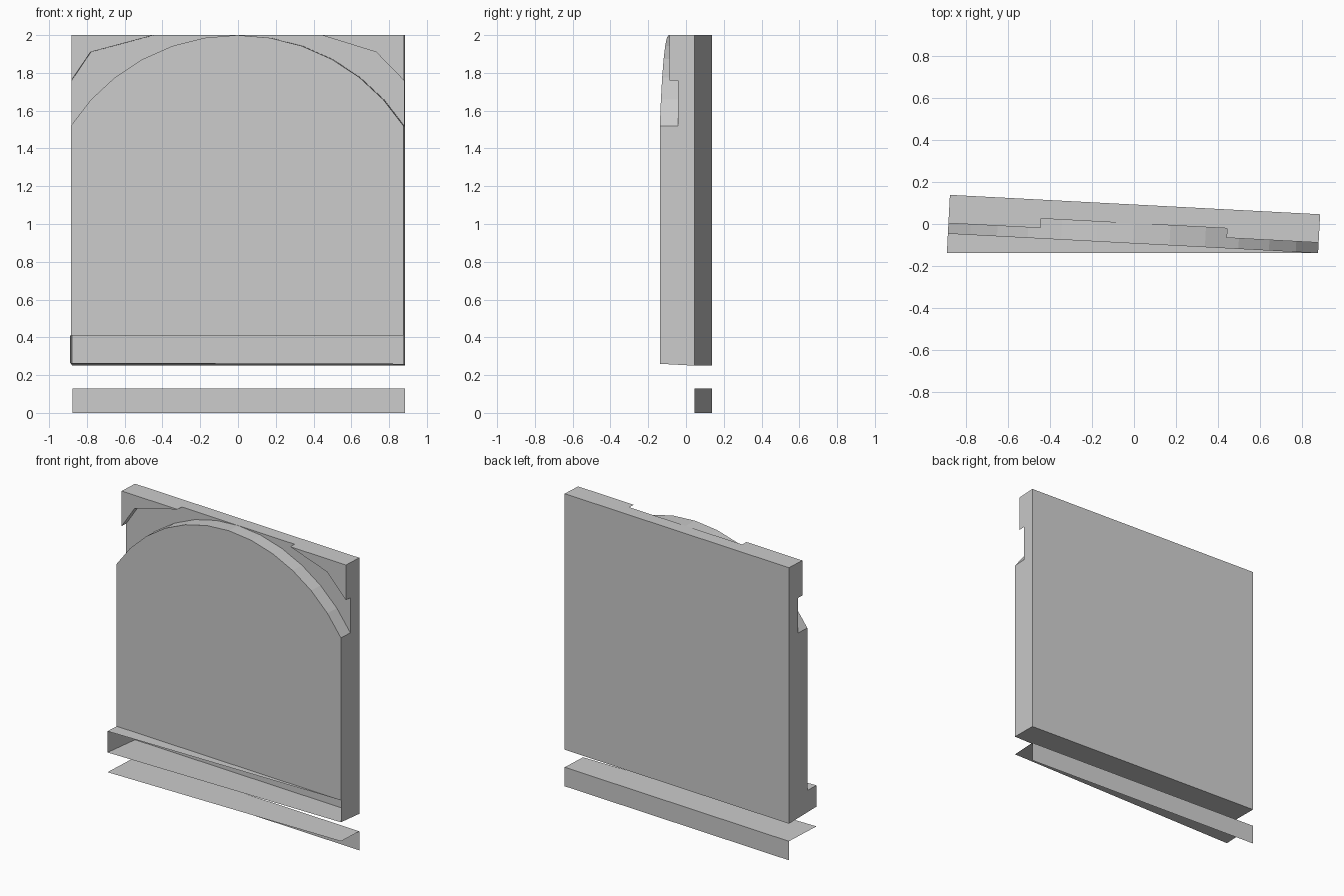
import bpy, bmesh, math
from mathutils import Matrix, Vector

if "Cube" in bpy.data.objects:
    bpy.data.objects.remove(bpy.data.objects["Cube"])

TURN = Matrix.Rotation(math.radians(-3), 3, 'Z')
W, BACK, FRONT = 0.8815, 0.0925, -0.0925     # half width, back and front planes
PANEL, RECESS = -0.0425, 0.0025              # stepped depths behind the front
LEDGE = -0.1847                              # ledge front at its deep left end
TOP, SPRING, CORNER, SHELF, BASE = 2.0, 1.52, 1.76, 0.41, 0.25

grey = bpy.data.materials.new("light_grey")
grey.diffuse_color = (0.6, 0.6, 0.6, 1)
grey.use_nodes = True
grey.node_tree.nodes["Principled BSDF"].inputs["Base Color"].default_value = grey.diffuse_color


def under(y):
    """Height of the slightly sloping underside."""
    return BASE + 0.054 * (BACK - y)


def part(name, faces):
    """Make an object from (points, outward direction) pairs."""
    bm = bmesh.new()
    for pts, out in faces:
        f = bm.faces.new([bm.verts.new(TURN @ Vector(p)) for p in pts])
        f.normal_update()
        if f.normal.dot(TURN @ Vector(out)) < 0:
            f.normal_flip()
    bmesh.ops.remove_doubles(bm, verts=bm.verts, dist=0.0005)
    me = bpy.data.meshes.new(name)
    bm.to_mesh(me)
    bm.free()
    me.materials.append(grey)
    ob = bpy.data.objects.new(name, me)
    bpy.context.collection.objects.link(ob)
    return ob


def flat(outline, y):
    """Upright face at depth y from an (x, z) outline."""
    return ([(x, y, z) for x, z in outline], (0, -1, 0))


def rim(line, y0, y1, down):
    """Strip of quads running along an (x, z) line between two depths."""
    return [([(a[0], y0, a[1]), (b[0], y0, b[1]), (b[0], y1, b[1]), (a[0], y1, a[1])],
             (0, 0, -1 if down else 1)) for a, b in zip(line, line[1:])]


# Arch line, left to right
rise = TOP - SPRING
radius = (W * W + rise * rise) / (2 * rise)
half = math.asin(W / radius)
arch = [(radius * math.sin(half * i / 6), TOP - radius + radius * math.cos(half * i / 6))
        for i in range(-6, 7)]

# Lower edges of the two raised corners
left_edge = [(-W, CORNER), (-0.78, 1.91), (-0.443, TOP)]
right_edge = [(W, CORNER), (0.735, 1.91), (0.443, TOP)]

# Arched front panel with its curved rim
part("arched_front", [flat([(-W, SHELF)] + arch + [(W, SHELF)], FRONT)]
     + rim(arch, FRONT, RECESS, False))

# Recessed wall and raised corners
part("recessed_wall", [flat(arch[:7] + left_edge[::-1], RECESS),
                       flat(arch[6:][::-1] + right_edge[::-1], RECESS)])
for name, edge in (("left_corner", left_edge), ("right_corner", right_edge)):
    part(name, [flat(edge + [(edge[0][0], TOP)], PANEL)] + rim(edge, PANEL, RECESS, True))

# Back, stepped sides and top
step = [(BACK, TOP), (PANEL, TOP), (PANEL, CORNER), (RECESS, CORNER),
        (RECESS, SPRING), (FRONT, SPRING)]
left_side = step + [(FRONT, SHELF), (LEDGE, SHELF), (LEDGE, under(LEDGE)), (BACK, BASE)]
right_side = step + [(FRONT, under(FRONT)), (BACK, BASE)]
crown = [(-W, BACK), (-W, PANEL), (-0.443, PANEL), (-0.443, RECESS),
         (0.443, RECESS), (0.443, PANEL), (W, PANEL), (W, BACK)]
part("slab_shell", [
    ([(-W, BACK, BASE), (W, BACK, BASE), (W, BACK, TOP), (-W, BACK, TOP)], (0, 1, 0)),
    ([(-W, y, z) for y, z in left_side], (-1, 0, 0)),
    ([(W, y, z) for y, z in right_side], (1, 0, 0)),
    ([(x, y, TOP) for x, y in crown], (0, 0, 1)),
])

# Open-fronted wedge ledge: top shelf and sloping floor
part("ledge", [
    ([(-W, FRONT, SHELF), (-W, LEDGE, SHELF), (W, FRONT, SHELF)], (0, 0, 1)),
    ([(-W, BACK, BASE), (-W, LEDGE, under(LEDGE)), (W, FRONT, under(FRONT)),
      (W, BACK, BASE)], (0, 0, -1)),
])

# Separate footing: flat top with a back strip
part("footing", [
    ([(-W, BACK, 0.13), (-W, LEDGE, 0.13), (W, FRONT, 0.13), (W, BACK, 0.13)], (0, 0, 1)),
    ([(-W, BACK, 0), (W, BACK, 0), (W, BACK, 0.13), (-W, BACK, 0.13)], (0, 1, 0)),
])
